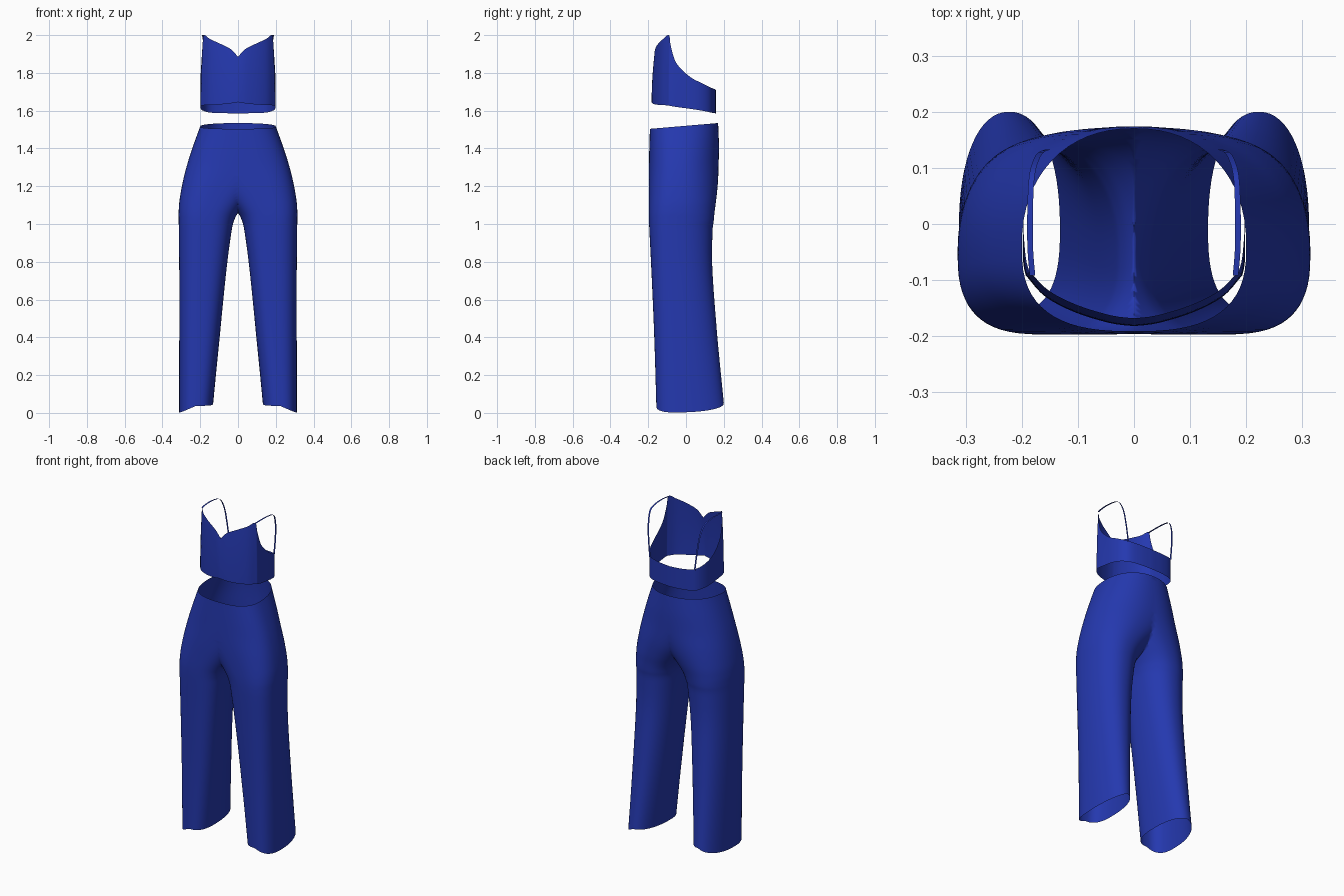
import bpy, bmesh, math

cube = bpy.data.objects.get("Cube")
if cube:
    bpy.data.objects.remove(cube)

blue = bpy.data.materials.new("royal_blue_fabric")
blue.use_nodes = True
colour = (0.018, 0.04, 0.43, 1)
blue.diffuse_color = colour
bsdf = blue.node_tree.nodes["Principled BSDF"]
bsdf.inputs["Base Color"].default_value = colour
bsdf.inputs["Roughness"].default_value = 0.8


def spline(rows, steps):
    """Catmull-Rom through rows of equal length."""
    out = []
    for i in range(len(rows) - 1):
        a, b, c, d = (rows[max(i - 1, 0)], rows[i], rows[i + 1],
                      rows[min(i + 2, len(rows) - 1)])
        for s in range(steps):
            t = s / steps
            out.append([q + t * (r - p) / 2
                        + t * t * (p - 2.5 * q + 2 * r - s4 / 2)
                        + t ** 3 * (1.5 * (q - r) + (s4 - p) / 2)
                        for p, q, r, s4 in zip(a, b, c, d)])
    return out + [list(rows[-1])]


def sheet(name, rows, closed=False, cut=False):
    """Skin rows of points, keep the left half and mirror it."""
    bm = bmesh.new()
    grid = [[bm.verts.new(p) for p in row] for row in rows]
    n = len(rows[0])
    for low, high in zip(grid, grid[1:]):
        for j in range(n if closed else n - 1):
            k = (j + 1) % n
            bm.faces.new((low[j], low[k], high[k], high[j]))
    if cut:
        bmesh.ops.bisect_plane(bm, geom=bm.verts[:] + bm.edges[:] + bm.faces[:],
                               dist=1e-5, plane_co=(0, 0, 0),
                               plane_no=(1, 0, 0), clear_inner=True)
    mesh = bpy.data.meshes.new(name)
    bm.to_mesh(mesh)
    bm.free()
    mesh.materials.append(blue)
    mesh.polygons.foreach_set("use_smooth", [True] * len(mesh.polygons))
    obj = bpy.data.objects.new(name, mesh)
    bpy.context.collection.objects.link(obj)
    mirror = obj.modifiers.new("Mirror", "MIRROR")
    mirror.merge_threshold = 0.0005
    return obj


def power(v, e):
    return math.copysign(abs(v) ** e, v)


# Trousers: height, outer x, inner x, front y, back y of one leg;
# past the crotch the two legs overlap and are trimmed at the middle
leg_profile = [
    (0.0, 0.312, 0.132, -0.157, 0.2),
    (0.4, 0.311, 0.097, -0.168, 0.166),
    (0.75, 0.311, 0.062, -0.183, 0.14),
    (0.95, 0.313, 0.036, -0.193, 0.14),
    (1.02, 0.314, 0.02, -0.196, 0.147),
    (1.07, 0.314, -0.008, -0.197, 0.152),
    (1.13, 0.309, -0.06, -0.197, 0.16),
    (1.22, 0.293, -0.15, -0.197, 0.169),
    (1.32, 0.268, -0.23, -0.196, 0.173),
    (1.42, 0.236, -0.23, -0.194, 0.174),
    (1.52, 0.2, -0.2, -0.191, 0.17),
]
rings = []
for z, outer, inner, front, back in spline(leg_profile, 6):
    cx, w = (outer + inner) / 2, (outer - inner) / 2
    cy = front + 0.42 * (back - front)
    ring = []
    for j in range(64):
        a = math.tau * j / 64
        c, s = math.cos(a), math.sin(a)
        e = 2 / 2.7 if s < 0 else 2 / 2.2
        x = cx + w * power(c, e)
        y = cy + (back - cy if s > 0 else cy - front) * power(s, e)
        # hem dips on the outside, waist rises at the back
        hem = (0.045 - 0.042 * max(0, c) ** 0.8 + 0.008 * s) * max(0, 1 - z / 0.4)
        waist = 0.085 * y * max(0, (z - 1.2) / 0.32)
        ring.append((x, y, z + hem + waist))
    rings.append(ring)
sheet("trousers", rings, closed=True, cut=True)

# Cropped top: x, y, lower edge, upper edge from front centre to back centre
top_outline = [
    (0, -0.168, 1.645, 1.885),
    (0.04, -0.163, 1.638, 1.927),
    (0.1, -0.145, 1.632, 1.957),
    (0.15, -0.12, 1.63, 1.98),
    (0.181, -0.09, 1.628, 2.0),
    (0.188, -0.08, 1.626, 1.94),
    (0.194, -0.05, 1.62, 1.85),
    (0.197, 0.02, 1.61, 1.78),
    (0.185, 0.085, 1.6, 1.745),
    (0.15, 0.132, 1.59, 1.722),
    (0.08, 0.152, 1.587, 1.714),
    (0, 0.158, 1.585, 1.71),
]
columns = []
for x, y, low, high in spline(top_outline, 4):
    column = []
    for i in range(13):
        t = i / 12
        # the bust is fuller below the neckline
        full = (1 - t * t) * max(0, -y) / 0.168
        column.append((x * (1 + 0.07 * full), y - 0.014 * full,
                       low + (high - low) * t))
    columns.append(column)
sheet("cropped_top", columns)

# Shoulder straps: thin flat ribbons
strap_path = [
    (0.181, -0.092, 1.996), (0.185, -0.04, 2.0), (0.185, 0.03, 1.997),
    (0.182, 0.085, 1.98), (0.174, 0.115, 1.92), (0.165, 0.128, 1.83),
    (0.152, 0.133, 1.715),
]
sheet("shoulder_straps", [[(x - 0.005, y, z), (x + 0.005, y, z)]
                          for x, y, z in spline(strap_path, 5)])
